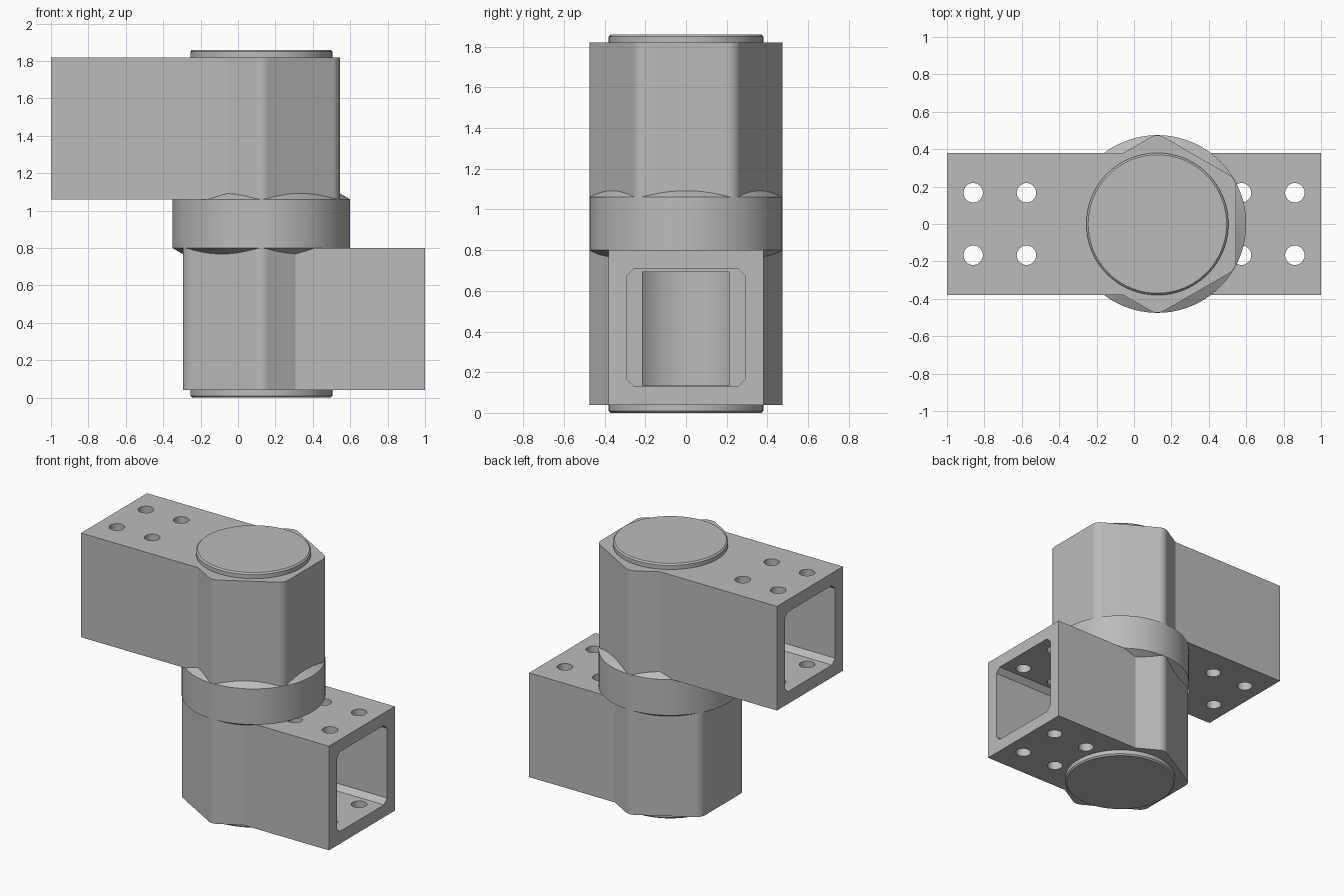
import bpy
import bmesh
from math import sin, cos, tan, pi, radians

cube = bpy.data.objects.get("Cube")
if cube:
    bpy.data.objects.remove(cube, do_unlink=True)

AXIS = 0.125          # x of the joint axis
HEIGHT = 1.86
APOTHEM, ROUND = 0.42, 0.07
HALF = 0.38           # half width of the square arm

grey = bpy.data.materials.new("plain grey")
grey.use_nodes = True
grey.diffuse_color = (0.5, 0.5, 0.5, 1)
grey.node_tree.nodes["Principled BSDF"].inputs["Base Color"].default_value = (0.5, 0.5, 0.5, 1)


def make_object(name, bm):
    bmesh.ops.recalc_face_normals(bm, faces=bm.faces)
    mesh = bpy.data.meshes.new(name)
    bm.to_mesh(mesh)
    bm.free()
    mesh.materials.append(grey)
    obj = bpy.data.objects.new(name, mesh)
    bpy.context.collection.objects.link(obj)
    return obj


def prism(name, outline, low, high, place=lambda u, v, w: (u, v, w)):
    """Extrude a closed outline from low to high."""
    bm = bmesh.new()
    rings = [[bm.verts.new(place(u, v, w)) for u, v in outline] for w in (low, high)]
    bm.faces.new(rings[0])
    bm.faces.new(rings[1])
    n = len(outline)
    for i in range(n):
        j = (i + 1) % n
        bm.faces.new((rings[0][i], rings[0][j], rings[1][j], rings[1][i]))
    return make_object(name, bm)


def lathe(name, profile, segments=96):
    """Stack rings of (radius, z) around the joint axis, capped at both ends."""
    bm = bmesh.new()
    rings = [[bm.verts.new((AXIS + r * cos(2 * pi * i / segments),
                            r * sin(2 * pi * i / segments), z))
              for i in range(segments)] for r, z in profile]
    bm.faces.new(rings[0])
    bm.faces.new(rings[-1])
    for a, b in zip(rings, rings[1:]):
        for i in range(segments):
            j = (i + 1) % segments
            bm.faces.new((a[i], a[j], b[j], b[i]))
    return make_object(name, bm)


def circle(x, y, radius, n):
    return [(x + radius * cos(2 * pi * i / n), y + radius * sin(2 * pi * i / n)) for i in range(n)]


def activate(obj):
    bpy.ops.object.select_all(action='DESELECT')
    obj.select_set(True)
    bpy.context.view_layer.objects.active = obj


def cut(obj, cutter):
    mod = obj.modifiers.new("cut", 'BOOLEAN')
    mod.operation = 'DIFFERENCE'
    mod.solver = 'EXACT'
    mod.object = cutter
    activate(obj)
    bpy.ops.object.modifier_apply(modifier=mod.name)
    bpy.data.objects.remove(cutter, do_unlink=True)


def smooth(obj):
    activate(obj)
    bpy.ops.object.shade_smooth_by_angle(angle=radians(25))
    mod = obj.modifiers.new("flat faces", 'WEIGHTED_NORMAL')
    mod.keep_sharp = True


def body_outline(side):
    """Rounded hexagon merging into a square arm that ends at x = side."""
    end = 1 - side * AXIS
    join = (APOTHEM - HALF * sin(pi / 3)) / cos(pi / 3)
    points = [(end, -HALF), (end, HALF), (join, HALF)]
    centre = (APOTHEM - ROUND) / cos(pi / 6)
    for corner in (90, 150, 210, 270):
        for step in range(7):
            a = radians(corner - 30 + step * 10)
            c = radians(corner)
            points.append((centre * cos(c) + ROUND * cos(a), centre * sin(c) + ROUND * sin(a)))
    points.append((join, -HALF))
    return [(AXIS + side * x, y) for x, y in points]


def build_body(name, side, low):
    high = low + 2 * HALF
    mid = low + HALF
    body = prism(name, body_outline(side), low, high)

    # Chamfered square tunnel running in from the open end
    w, c = 0.29, 0.036
    tunnel = [(w, c - w), (w, w - c), (w - c, w), (c - w, w),
              (-w, w - c), (-w, c - w), (c - w, -w), (w - c, -w)]
    cut(body, prism("tunnel_cutter", tunnel, AXIS + side * 0.21, side * 1.1,
                    lambda u, v, x: (x, u, mid + v)))

    # Round pocket at the joint axis
    cut(body, prism("pocket_cutter", circle(AXIS, 0, 0.3, 64), mid - 0.285, mid + 0.272))

    # Four bolt holes through both arm walls
    for x in (0.575, 0.86):
        for y in (-0.167, 0.167):
            cut(body, prism("hole_cutter", circle(side * x, y, 0.052, 32), low - 0.1, high + 0.1))
    smooth(body)


# Lower arm points to the left, upper arm to the right
build_body("lower_arm", 1, 0.04)
build_body("upper_arm", -1, HEIGHT - 0.04 - 2 * HALF)

# Chamfered collar between the arms
smooth(lathe("collar", [(0.42, 0.768), (0.475, 0.8), (0.475, 1.06), (0.42, 1.092)]))

# Round end caps with a small edge bevel
cap = [(0.37, 0), (0.38, 0.01), (0.38, 0.05)]
smooth(lathe("bottom_cap", cap))
smooth(lathe("top_cap", [(r, HEIGHT - z) for r, z in cap]))
